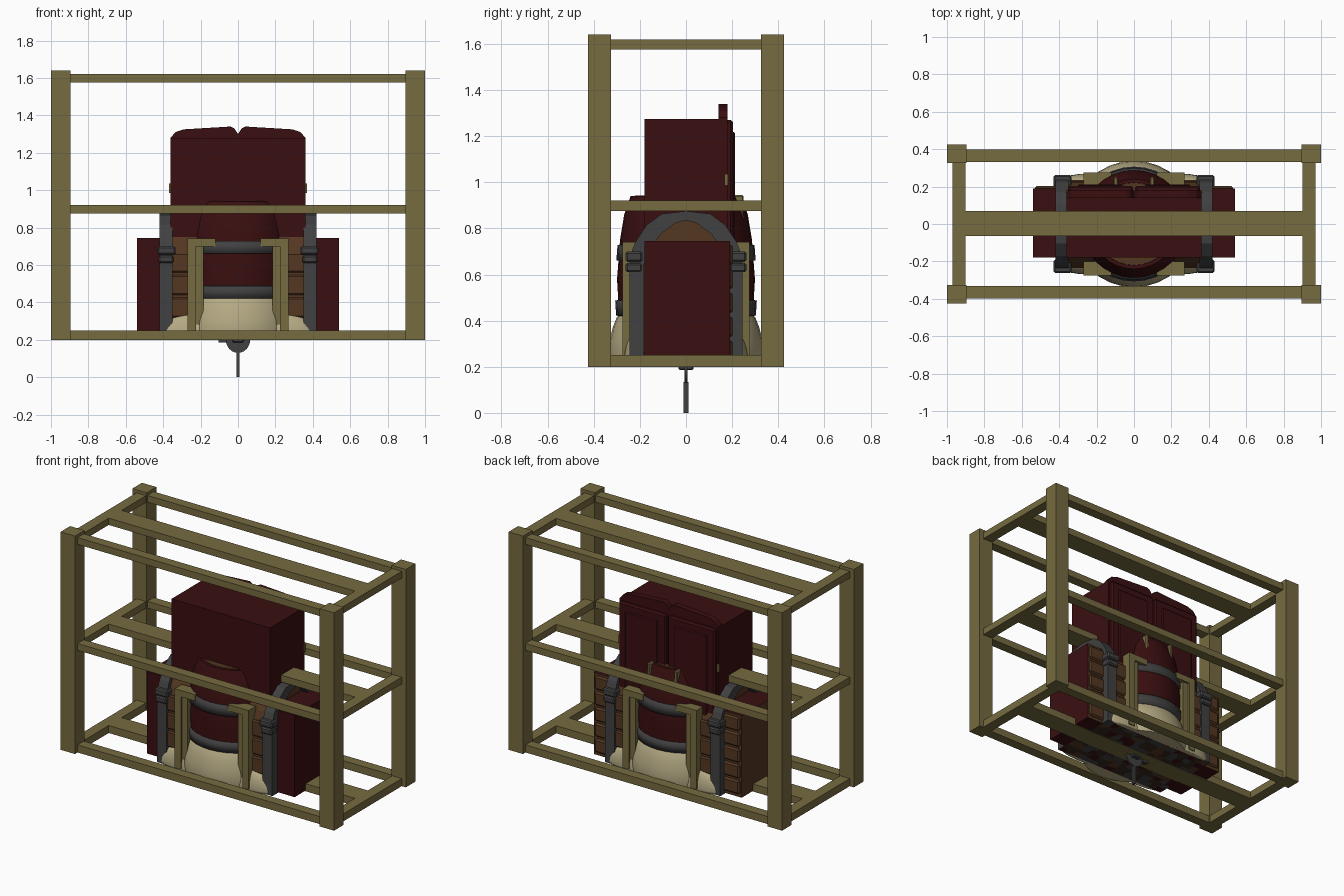
import bpy, bmesh, math, random

if "Cube" in bpy.data.objects:
    bpy.data.objects.remove(bpy.data.objects["Cube"])

random.seed(4)

def mat(name, c):
    m = bpy.data.materials.new(name)
    m.diffuse_color = (*c, 1)
    m.use_nodes = True
    m.node_tree.nodes["Principled BSDF"].inputs["Base Color"].default_value = m.diffuse_color
    return m

WOOD = mat("khaki wood", (0.18, 0.145, 0.052))
RED = mat("dark red", (0.042, 0.0045, 0.005))
GREY = mat("iron grey", (0.052, 0.052, 0.054))
BROWN = mat("brown", (0.088, 0.038, 0.015))
CREAM = mat("cream cloth", (0.46, 0.40, 0.23))
DARK = mat("dark brown", (0.04, 0.02, 0.012))

def finish(name, bm, *mats):
    bmesh.ops.recalc_face_normals(bm, faces=bm.faces[:])
    me = bpy.data.meshes.new(name)
    bm.to_mesh(me)
    bm.free()
    for m in mats:
        me.materials.append(m)
    ob = bpy.data.objects.new(name, me)
    bpy.context.collection.objects.link(ob)
    return ob

def box(name, x0, x1, y0, y1, z0, z1, m, bevel=0):
    bm = bmesh.new()
    bmesh.ops.create_cube(bm, size=1)
    for v in bm.verts:
        v.co = (x0 + (v.co.x + .5) * (x1 - x0), y0 + (v.co.y + .5) * (y1 - y0), z0 + (v.co.z + .5) * (z1 - z0))
    ob = finish(name, bm, m)
    if bevel:
        b = ob.modifiers.new("bevel", 'BEVEL')
        b.width, b.segments = bevel, 1
    return ob

def prism(name, pts, axis, a, b, m):
    """Extrude a 2D outline along x (outline is y,z) or along y (outline is x,z)."""
    bm = bmesh.new()
    put = (lambda p, t: (t, *p)) if axis == 'x' else (lambda p, t: (p[0], t, p[1]))
    lo = [bm.verts.new(put(p, a)) for p in pts]
    hi = [bm.verts.new(put(p, b)) for p in pts]
    bm.faces.new(lo)
    bm.faces.new(hi[::-1])
    n = len(pts)
    for i in range(n):
        bm.faces.new((lo[i], lo[(i + 1) % n], hi[(i + 1) % n], hi[i]))
    return finish(name, bm, m)

def lathe(name, prof, m, n=32, cap=True):
    bm = bmesh.new()
    rings = [[bm.verts.new((r * math.cos(2 * math.pi * i / n), r * math.sin(2 * math.pi * i / n), z))
              for i in range(n)] for r, z in prof]
    for a, b in zip(rings, rings[1:]):
        for i in range(n):
            bm.faces.new((a[i], a[(i + 1) % n], b[(i + 1) % n], b[i])).smooth = True
    if cap:
        bm.faces.new(rings[0])
        bm.faces.new(rings[-1])
    return finish(name, bm, m)

# Outer crate: corner posts, then rails at three levels
for sx in (-1, 1):
    for sy in (-1, 1):
        xs, ys = sorted((sx * .895, sx)), sorted((sy * .325, sy * .425))
        box("corner_post", *xs, *ys, .2, 1.64, WOOD)
for z0, z1 in ((.2, .25), (.875, .92), (1.575, 1.62)):
    for y0, y1 in ((-.398, -.332), (-.065, .07), (.332, .398)):
        box("long_rail", -.93, .93, y0, y1, z0, z1, WOOD)
    for s in (-1, 1):
        box("end_rail", *sorted((s * .90, s * .97)), -.34, .34, z0, z1, WOOD)

# Wardrobe with doors on the back side and a scalloped crest
box("wardrobe", -.36, .36, -.18, .18, .22, 1.275, RED)
crest = [(-.36, 1.1), (.36, 1.1), (.36, 1.28), (.335, 1.31), (.29, 1.325), (.04, 1.34), (.02, 1.33), (0, 1.30),
         (-.02, 1.33), (-.04, 1.34), (-.29, 1.325), (-.335, 1.31), (-.36, 1.28)]
prism("wardrobe_crest", crest, 'y', .14, .18, RED)
for s in (-1, 1):
    box("wardrobe_door", *sorted((s * .006, s * .352)), .17, .204, .3, 1.27, RED, .01)
    box("door_panel", *sorted((s * .06, s * .30)), .2, .212, .4, 1.22, RED, .01)
    box("door_handle", *sorted((s * .085, s * .11)), .2, .25, .83, .945, WOOD, .006)
    box("door_hinge", *sorted((s * .355, s * .368)), .168, .182, .985, 1.035, WOOD)

# Wide dresser with drawers on the back side; its drawer side and left end are brown
dresser = box("dresser", -.54, .54, -.18, .19, .205, .745, RED)
dresser.data.materials.append(BROWN)
for f in dresser.data.polygons:
    f.material_index = 1 if f.normal.y > .5 or f.normal.x < -.5 else 0
for i in range(5):
    z = .225 + i * .104
    for s in (-1, 1):
        box("drawer_front", *sorted((s * .30, s * .53)), .18, .203, z, z + .09, BROWN, .01)

# Barrel-topped chest with iron end arches and clasps
def arch(w, top):
    half = [(w, .205), (w, top - .2), (w - .025, top - .135), (w - .075, top - .06), (w - .14, top - .012)]
    return half + [(0, top)] + [(-y, z) for y, z in half[::-1]]

prism("chest_body", arch(.225, .855), 'x', -.37, .37, BROWN)
outer, inner = arch(.245, .875), arch(.185, .835)
for s in (-1, 1):
    prism("chest_arch", outer + inner[::-1], 'x', *sorted((s * .35, s * .42)), GREY)
    for t in (-1, 1):
        ys = sorted((t * .19, t * .262))
        box("chest_clasp", *sorted((s * .335, s * .43)), *ys, .655, .70, GREY, .008)
        box("chest_clasp_lower", *sorted((s * .345, s * .425)), *ys, .61, .65, GREY, .008)
        # Plank strips on the chest wall
        for z in (.32, .44, .56):
            box("chest_plank", *sorted((s * .2, s * .36)), *sorted((t * .21, t * .236)), z, z + .105, BROWN, .008)

# Round barrel through the middle, with hoops and vertical stave seams
barrel = lathe("barrel", [(.29, .42), (.299, .58), (.286, .75), (.268, .86), (.24, .94)], RED)
hoops = [("lower_hoop", [(.29, .42), (.303, .422), (.307, .487), (.29, .49)]),
         ("upper_hoop", [(.29, .66), (.302, .662), (.297, .727), (.285, .73)])]
for name, prof in hoops:
    lathe(name, prof, GREY)
lathe("barrel_lid", [(.225, .93), (.22, .943)], BROWN)

# Cream sack spreading out at the bottom
lathe("sack", [(.33, .205), (.338, .25), (.332, .31), (.318, .37), (.302, .41), (.285, .435)], CREAM)
for s in (-1, 1):
    for t in (-1, 1):
        bm = bmesh.new()
        bmesh.ops.create_uvsphere(bm, u_segments=20, v_segments=12, radius=1)
        for v in bm.verts:
            v.co = (s * .235 + v.co.x * .185, t * .215 + v.co.y * .055, max(.205, .22 + v.co.z * .125))
        for f in bm.faces:
            f.smooth = True
        finish("sack_fold", bm, CREAM)

# Wooden frames on both sides of the barrel
for t in (-1, 1):
    for s in (-1, 1):
        box("frame_post", *sorted((s * .225, s * .27)), *sorted((t * .2, t * .276)), .22, .74, WOOD)
        box("frame_inner_post", *sorted((s * .185, s * .225)), *sorted((t * .2, t * .262)), .22, .70, WOOD)
        box("frame_top", *sorted((s * .12, s * .27)), *sorted((t * .2, t * .276)), .70, .742, WOOD)

# Patchwork underside
bm = bmesh.new()
bmesh.ops.create_grid(bm, x_segments=16, y_segments=10, size=1)
for v in bm.verts:
    jitter = .3 if abs(v.co.x) < .99 and abs(v.co.y) < .99 else 0
    v.co = ((v.co.x + random.uniform(-.12, .12) * jitter) * .42, (v.co.y + random.uniform(-.2, .2) * jitter) * .24, .203)
for f in bm.faces:
    f.material_index = random.choice((0, 0, 0, 1, 1, 2, 3))
finish("underside", bm, DARK, GREY, BROWN, RED)

# Thin disc and spike hanging underneath
disc = [(.065 * math.cos(math.pi * i / 12), .2 - .07 * math.sin(math.pi * i / 12)) for i in range(13)]
prism("hanging_disc", disc, 'y', -.006, .006, GREY)
box("spike", -.009, .009, -.01, .01, 0, .135, GREY)
box("spike_mount", -.03, .03, -.032, .032, .185, .21, GREY, .005)
box("side_catch", -.105, -.06, -.015, .015, .185, .21, GREY)
